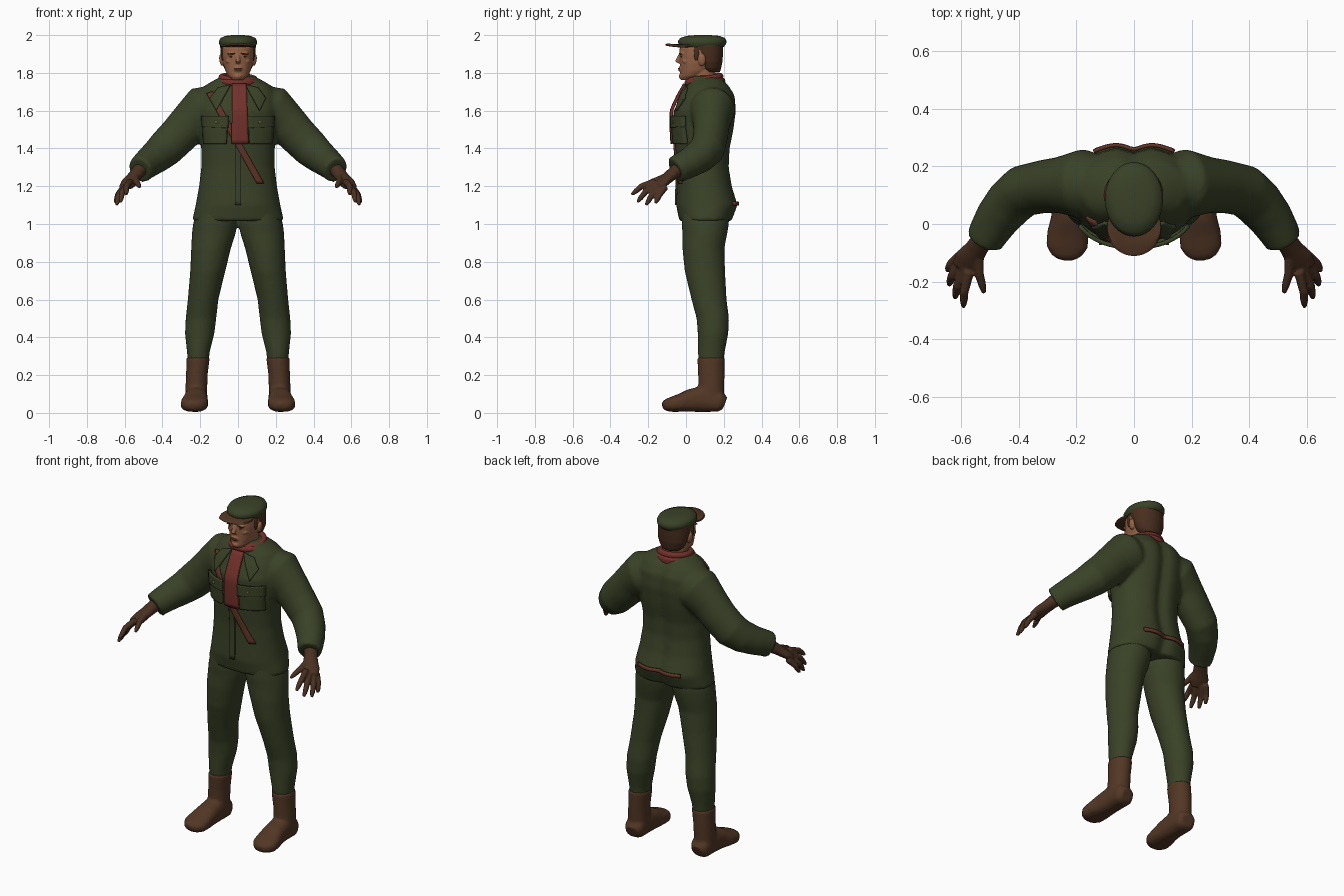
import bpy, bmesh, math
from mathutils import Vector, Matrix
from mathutils.bvhtree import BVHTree

if "Cube" in bpy.data.objects:
    bpy.data.objects.remove(bpy.data.objects["Cube"])


def material(name, rgb):
    m = bpy.data.materials.new(name)
    m.use_nodes = True
    m.diffuse_color = (*rgb, 1)
    node = m.node_tree.nodes["Principled BSDF"]
    node.inputs["Base Color"].default_value = (*rgb, 1)
    node.inputs["Roughness"].default_value = 0.9
    return m


GREEN = material("olive cloth", (0.042, 0.054, 0.02))
LEATHER = material("brown leather", (0.085, 0.038, 0.018))
GLOVE = material("dark glove brown", (0.066, 0.03, 0.015))
SKIN = material("skin", (0.30, 0.125, 0.06))
LIP = material("lip", (0.2, 0.07, 0.04))
HAIR = material("dark hair", (0.065, 0.027, 0.013))
RED = material("scarf red", (0.17, 0.03, 0.023))
STRAP = material("strap brown", (0.12, 0.035, 0.02))
BRASS = material("brass", (0.3, 0.18, 0.06))


def loft(bm, rings, flat=True, side=1, n=32, power=1.0):
    """Skin closed rings (x, y, z, a, b); flat rings lie level, others follow the path."""
    loops = []
    for i, (x, y, z, a, b) in enumerate(rings):
        u, v = Vector((1, 0, 0)), Vector((0, 1, 0))
        if not flat:
            p, q = rings[max(i - 1, 0)], rings[min(i + 1, len(rings) - 1)]
            t = (Vector(q[:3]) - Vector(p[:3])).normalized()
            u = t.cross(Vector((0, 0, 1))).normalized()
            v = u.cross(t)
        loop = []
        for k in range(n):
            c, s = math.cos(math.tau * k / n), math.sin(math.tau * k / n)
            c, s = math.copysign(abs(c) ** power, c), math.copysign(abs(s) ** power, s)
            p = Vector((x, y, z)) + u * (a * c) + v * (b * s)
            loop.append(bm.verts.new((p.x * side, p.y, p.z)))
        loops.append(loop)
    for r, s in zip(loops, loops[1:]):
        for k in range(n):
            bm.faces.new((r[k], r[(k + 1) % n], s[(k + 1) % n], s[k]))
    bm.faces.new(loops[0])
    bm.faces.new(loops[-1])


def blob(bm, centre, size, tilt=0):
    m = Matrix.Translation(centre) @ Matrix.Rotation(tilt, 4, 'Y') @ Matrix.Diagonal((*size, 1))
    bmesh.ops.create_uvsphere(bm, u_segments=20, v_segments=12, radius=1, matrix=m)


def finish(name, bm, mat, voxel=0, smooth=4):
    bmesh.ops.recalc_face_normals(bm, faces=bm.faces)
    me = bpy.data.meshes.new(name)
    bm.to_mesh(me)
    bm.free()
    me.materials.append(mat)
    ob = bpy.data.objects.new(name, me)
    bpy.context.collection.objects.link(ob)
    if voxel:
        mod = ob.modifiers.new("blend", 'REMESH')
        mod.mode, mod.voxel_size, mod.use_smooth_shade = 'VOXEL', voxel, True
        mod = ob.modifiers.new("soften", 'SMOOTH')
        mod.factor, mod.iterations = 0.5, smooth
    else:
        bpy.context.view_layer.objects.active = ob
        bpy.ops.object.select_all(action='DESELECT')
        ob.select_set(True)
        bpy.ops.object.shade_smooth_by_angle(angle=math.radians(50))
    return ob


# Jacket: torso with a spine groove, and both sleeves
bm = bmesh.new()
loft(bm, [(0, .105, 1.015, .243, .14), (0, .113, 1.1, .224, .165), (0, .1, 1.2, .206, .148),
          (0, .092, 1.3, .194, .14), (0, .09, 1.4, .194, .147), (0, .097, 1.5, .21, .16),
          (0, .103, 1.6, .215, .167), (0, .118, 1.68, .205, .145), (0, .118, 1.73, .18, .115),
          (0, .11, 1.765, .12, .09), (0, .1, 1.785, .08, .07)], n=64, power=.88)
for v in bm.verts:
    if v.co.y > .12:
        v.co.y -= .022 * math.exp(-(v.co.x / .035) ** 2)
for side in (1, -1):
    loft(bm, [(.1, .13, 1.63, .1, .11), (.18, .14, 1.605, .12, .13), (.255, .135, 1.535, .098, .11),
              (.315, .13, 1.47, .092, .104), (.385, .115, 1.4, .09, .1), (.43, .075, 1.36, .086, .09),
              (.475, .02, 1.325, .078, .08), (.505, -.03, 1.3, .07, .074), (.518, -.055, 1.285, .066, .074)],
         flat=False, side=side)
jacket = finish("jacket", bm, GREEN, .011)

# Trousers: two legs meeting at the hips
bm = bmesh.new()
for side in (1, -1):
    loft(bm, [(.115, .105, 1.09, .1, .125), (.121, .102, 1.0, .117, .125), (.128, .1, .95, .116, .119),
              (.143, .092, .87, .105, .111), (.16, .1, .75, .093, .107), (.185, .122, .6, .081, .093),
              (.196, .142, .5, .081, .086), (.203, .143, .42, .078, .081), (.21, .134, .32, .06, .071),
              (.211, .133, .27, .056, .066)], side=side)
finish("trousers", bm, GREEN, .011)

# Boots: shaft and foot
bm = bmesh.new()
for side in (1, -1):
    loft(bm, [(.211, .133, .295, .062, .073), (.218, .134, .2, .057, .07), (.221, .133, .12, .058, .068),
              (.221, .133, .04, .058, .068)], side=side)
    loft(bm, [(.218, .205, .05, .04, .035), (.22, .18, .06, .058, .055), (.221, .09, .075, .06, .07),
              (.224, .02, .065, .064, .06), (.229, -.03, .053, .072, .048), (.233, -.08, .044, .072, .039),
              (.235, -.11, .04, .052, .03), (.236, -.125, .037, .025, .016)],
         flat=False, side=side, power=.8)
finish("boots", bm, LEATHER, .009, 3)

# Gloved hands: wrist, palm, four fingers and a thumb
FINGERS = [((.572, -.165, 1.225), (.59, -.235, 1.2), (.592, -.288, 1.155)),
           ((.588, -.155, 1.205), (.613, -.215, 1.17), (.622, -.258, 1.115)),
           ((.6, -.135, 1.195), (.632, -.18, 1.155), (.642, -.212, 1.1)),
           ((.605, -.11, 1.195), (.636, -.14, 1.155), (.648, -.162, 1.11)),
           ((.54, -.11, 1.25), (.537, -.175, 1.225), (.52, -.24, 1.195))]
bm = bmesh.new()
for side in (1, -1):
    loft(bm, [(.495, -.01, 1.31, .045, .045), (.53, -.06, 1.275, .037, .035), (.55, -.09, 1.25, .04, .03),
              (.575, -.125, 1.22, .05, .026), (.592, -.155, 1.198, .042, .02)], flat=False, side=side, n=20)
    for finger in FINGERS:
        root, mid, tip = map(Vector, finger)
        pts = [root, root.lerp(mid, .5), mid, mid.lerp(tip, .6), tip]
        loft(bm, [(*p, r, r) for p, r in zip(pts, (.018, .017, .016, .014, .008))],
             flat=False, side=side, n=12)
finish("gloved_hands", bm, GLOVE, .0055, 2)

# Head: skull, neck, nose, brow ridge, chin and ears
bm = bmesh.new()
loft(bm, [(0, .1, 1.7, .062, .065), (0, .09, 1.84, .062, .062)])
loft(bm, [(0, .005, 1.762, .026, .032), (0, .03, 1.783, .052, .06), (0, .053, 1.81, .067, .083),
          (0, .068, 1.85, .079, .1), (0, .075, 1.89, .085, .11), (0, .078, 1.93, .086, .112),
          (0, .08, 1.97, .07, .09)], power=.93)
loft(bm, [(0, -.024, 1.91, .009, .009), (0, -.038, 1.88, .01, .011), (0, -.047, 1.862, .014, .012),
          (0, -.034, 1.85, .011, .006)], n=16)
blob(bm, (0, -.022, 1.782), (.022, .016, .016))
blob(bm, (0, -.026, 1.82), (.024, .014, .016))
for side in (1, -1):
    blob(bm, (.032 * side, -.02, 1.903), (.026, .014, .008))
    blob(bm, (.045 * side, .0, 1.862), (.02, .02, .014))
    blob(bm, (.088 * side, .085, 1.868), (.011, .02, .032), .15 * side)
head = finish("head", bm, SKIN, .0045, 2)

# Hair with sideburns
bm = bmesh.new()
loft(bm, [(0, .135, 1.805, .055, .045), (0, .13, 1.825, .074, .056), (0, .126, 1.86, .088, .067),
          (0, .116, 1.9, .093, .08), (0, .103, 1.95, .095, .095), (0, .1, 1.97, .08, .08)])
for side in (1, -1):
    blob(bm, (.08 * side, .055, 1.905), (.011, .015, .045))
finish("hair", bm, HAIR, .006, 2)

# Face details
for name, mat, x, y, z, size, tilt in (("eyebrow", HAIR, .034, -.031, 1.901, (.021, .006, .004), .12),
                                       ("eye", HAIR, .033, -.024, 1.886, (.011, .005, .004), 0)):
    bm = bmesh.new()
    for side in (1, -1):
        blob(bm, (x * side, y, z), size, tilt * side)
    finish(name + "s", bm, mat)
bm = bmesh.new()
blob(bm, (0, -.038, 1.823), (.022, .005, .003))
blob(bm, (0, -.038, 1.816), (.017, .005, .004))
finish("lips", bm, LIP)

# Flat cap with brim
bm = bmesh.new()
loft(bm, [(0, .085, 1.938, .091, .115), (0, .086, 1.952, .099, .126), (0, .086, 1.968, .101, .129),
          (0, .088, 1.985, .092, .118), (0, .09, 1.996, .066, .086), (0, .09, 2.0, .03, .04)], n=48)
finish("cap", bm, GREEN)
bm = bmesh.new()
loft(bm, [(0, -.015, 1.944, .088, .09), (0, -.015, 1.949, .095, .096), (0, -.01, 1.957, .093, .088)], n=48)
for v in bm.verts:
    v.co.z -= 1.2 * v.co.x ** 2
finish("cap_brim", bm, LEATHER)

# Scarf wraps around the neck
for i, (z, r, tilt) in enumerate(((1.73, .097, .2), (1.752, .095, .05), (1.77, .085, .14))):
    bpy.ops.mesh.primitive_torus_add(major_radius=r, minor_radius=.019, major_segments=48, minor_segments=12,
                                     location=(0, .1, z), rotation=(tilt, .06 * (i - 1), 0))
    ob = bpy.context.object
    ob.name = f"scarf_wrap_{i + 1}"
    ob.scale = (1, .95, 1)
    ob.data.materials.append(RED)
    bpy.ops.object.shade_smooth()

# Cloth plates that follow the jacket surface
surface = BVHTree.FromObject(jacket, bpy.context.evaluated_depsgraph_get())


def plate(name, corners, mat, lift=.006, thick=.012, face=-1, nx=8, nz=14):
    """Drape a four-cornered (x, z) patch on the jacket; face -1 is front, 1 is back."""
    a, b, c, d = map(Vector, corners)
    bm = bmesh.new()
    grid = []
    for j in range(nz + 1):
        row = []
        for i in range(nx + 1):
            p = a.lerp(b, i / nx).lerp(d.lerp(c, i / nx), j / nz)
            hit = surface.ray_cast(Vector((p.x, face, p.y)), Vector((0, -face, 0)))[0]
            y = hit.y if hit else .1
            row.append(bm.verts.new((p.x, y + face * lift, p.y)))
        grid.append(row)
    for r, s in zip(grid, grid[1:]):
        for i in range(nx):
            bm.faces.new((r[i], r[i + 1], s[i + 1], s[i]))
    ob = finish(name, bm, mat)
    mod = ob.modifiers.new("thickness", 'SOLIDIFY')
    mod.thickness, mod.offset = thick, 0
    return ob


plate("scarf_tail", [(-.03, 1.74), (.044, 1.74), (.055, 1.425), (-.034, 1.425)], RED, .016, .016)
plate("chest_strap", [(-.165, 1.69), (-.133, 1.7), (.137, 1.215), (.1, 1.215)], STRAP, .004, .01, nx=4, nz=30)
plate("front_placket", [(-.017, 1.43), (.017, 1.43), (.017, 1.1), (-.017, 1.1)], GREEN, .004, .009)
plate("back_belt", [(-.14, 1.118), (.14, 1.118), (.14, 1.098), (-.14, 1.098)], STRAP, .006, .012, 1, 24, 2)
for side, label in ((1, "left"), (-1, "right")):
    def mirrored(pts):
        return [(x * side, z) for x, z in pts]
    plate(label + "_pocket", mirrored([(.055, 1.53), (.182, 1.53), (.178, 1.425), (.06, 1.425)]), GREEN, .008, .02)
    plate(label + "_pocket_flap", mirrored([(.05, 1.572), (.19, 1.572), (.188, 1.515), (.052, 1.508)]),
          GREEN, .018, .014)
    plate(label + "_lapel", mirrored([(.04, 1.735), (.105, 1.72), (.145, 1.665), (.115, 1.6)]), GREEN, .008, .012)
    # Brass pocket button
    hit = surface.ray_cast(Vector((.115 * side, -1, 1.54)), Vector((0, 1, 0)))[0]
    bm = bmesh.new()
    blob(bm, hit + Vector((0, -.026, 0)), (.007, .004, .007))
    finish(label + "_pocket_button", bm, BRASS)
